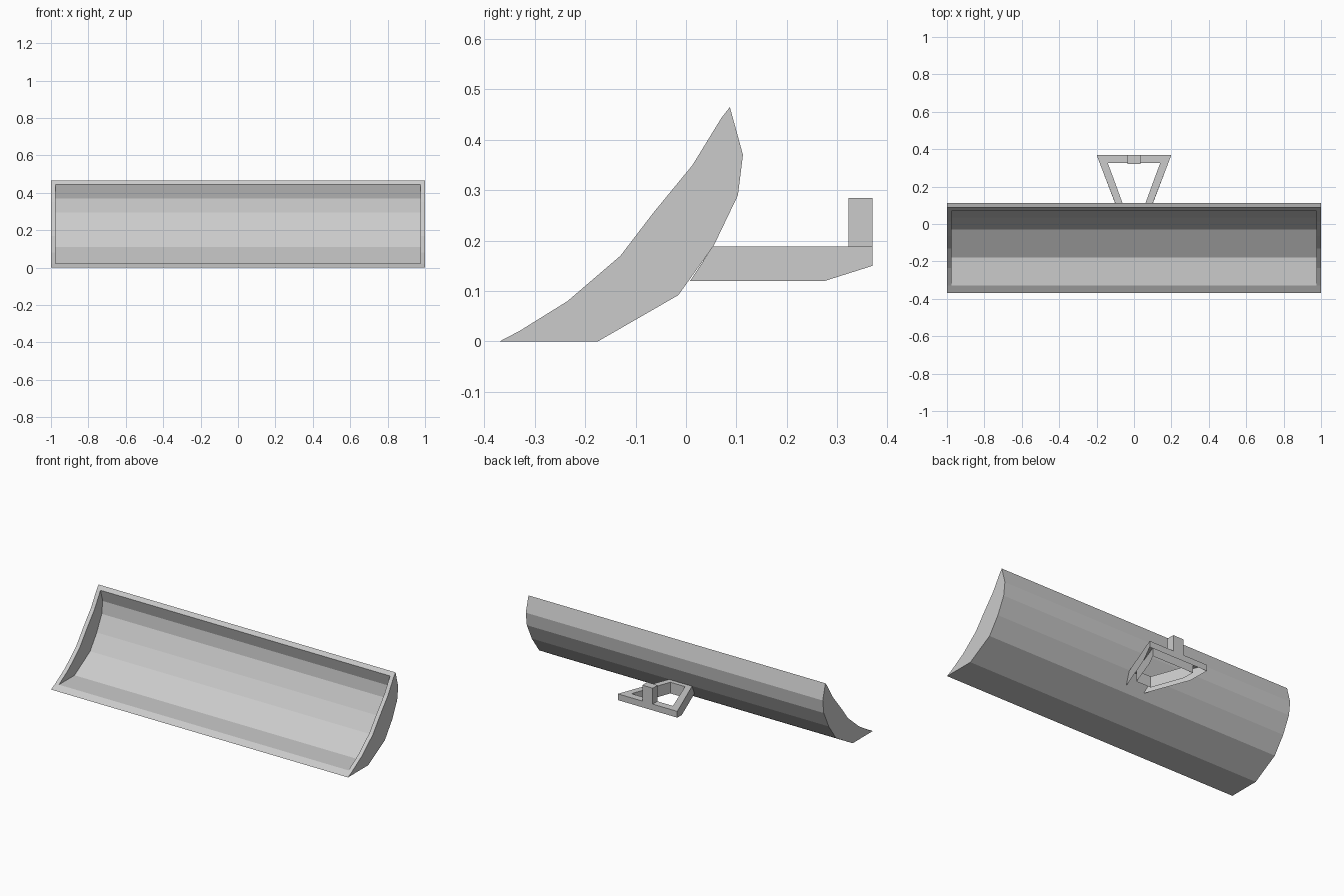
import bpy, bmesh

if "Cube" in bpy.data.objects:
    bpy.data.objects.remove(bpy.data.objects["Cube"])


def make_object(name, verts, faces):
    me = bpy.data.meshes.new(name)
    bm = bmesh.new()
    vs = [bm.verts.new(v) for v in verts]
    for f in faces:
        bm.faces.new([vs[i] for i in f])
    bmesh.ops.recalc_face_normals(bm, faces=bm.faces)
    bm.to_mesh(me)
    bm.free()
    ob = bpy.data.objects.new(name, me)
    bpy.context.collection.objects.link(ob)
    return ob


# Blade profiles (y, z): rim runs bottom to top, back and inner surface top to bottom
rim = [(-.37, 0), (-.33, .021), (-.235, .08), (-.13, .17), (-.065, .255),
       (.013, .35), (.07, .443), (.087, .465)]
back = [(.113, .37), (.103, .29), (.055, .19), (-.015, .092), (-.175, 0)]
inner = [(.091, .37), (.082, .295), (.034, .2), (-.03, .11), (-.18, .021)]

outer_loop = rim + back
inner_loop = rim[1:-1] + inner
no, ni, nr = len(outer_loop), len(inner_loop), len(rim)
verts = []
for s in (1, -1):
    verts += [(s, y, z) for y, z in outer_loop]
    verts += [(s * .975, y, z) for y, z in inner_loop]
n = no + ni
faces = []
for base in (0, n):
    o, i = base, base + no
    faces.append(list(range(o, o + no)))       # outside end
    faces.append(list(range(i, i + ni)))       # inside end
    for k in range(nr - 3):                    # narrow side rim
        faces.append((o + k + 1, o + k + 2, i + k + 1, i + k))
    faces.append((o, o + 1, i))
    faces.append((o + nr - 2, o + nr - 1, i + nr - 3))
# back skin, inner skin, bottom and top lips
for k in range(nr - 1, no):
    k2 = (k + 1) % no
    faces.append((k, k2, k2 + n, k + n))
for k in range(nr - 3, ni):
    a, b = no + k, no + (k + 1) % ni
    faces.append((a, b, b + n, a + n))
for a, b in ((0, no), (nr - 1, no + nr - 3)):
    faces.append((a, b, b + n, a + n))
make_object("plow_blade", verts, faces)

# Hitch frame, hollow from below: top point and bottom point of each corner
TOP = .188
out_side = [((.078, .053, TOP), (.062, .008, .12)),
            ((.164, .275, TOP), (.164, .275, .12)),
            ((.2, .37, TOP), (.2, .37, .15))]
in_side = [((.05, .08, TOP), (.05, .08, .12)),
           ((.121, .275, TOP), (.121, .275, .12)),
           ((.14, .325, TOP), (.14, .325, .136))]


def mirrored(side):
    return side + [tuple((-x, y, z) for x, y, z in c) for c in reversed(side)]


verts = [p for c in mirrored(out_side) + mirrored(in_side) for p in c]
faces = []
for k in range(6):
    k2 = (k + 1) % 6
    a, b, c, d = 2 * k, 2 * k2, 12 + 2 * k, 12 + 2 * k2
    faces.append((a, b, d, c))                 # top ring
    faces.append((c, d, d + 1, c + 1))         # wall of the opening
    if k < 5:
        faces.append((a, b, b + 1, a + 1))     # outside wall
make_object("hitch_frame", verts, faces)

# Upright post on the rear bar
bpy.ops.mesh.primitive_cube_add(size=1, location=(0, .346, .236))
post = bpy.context.object
post.name = "hitch_post"
post.scale = (.07, .048, .098)
